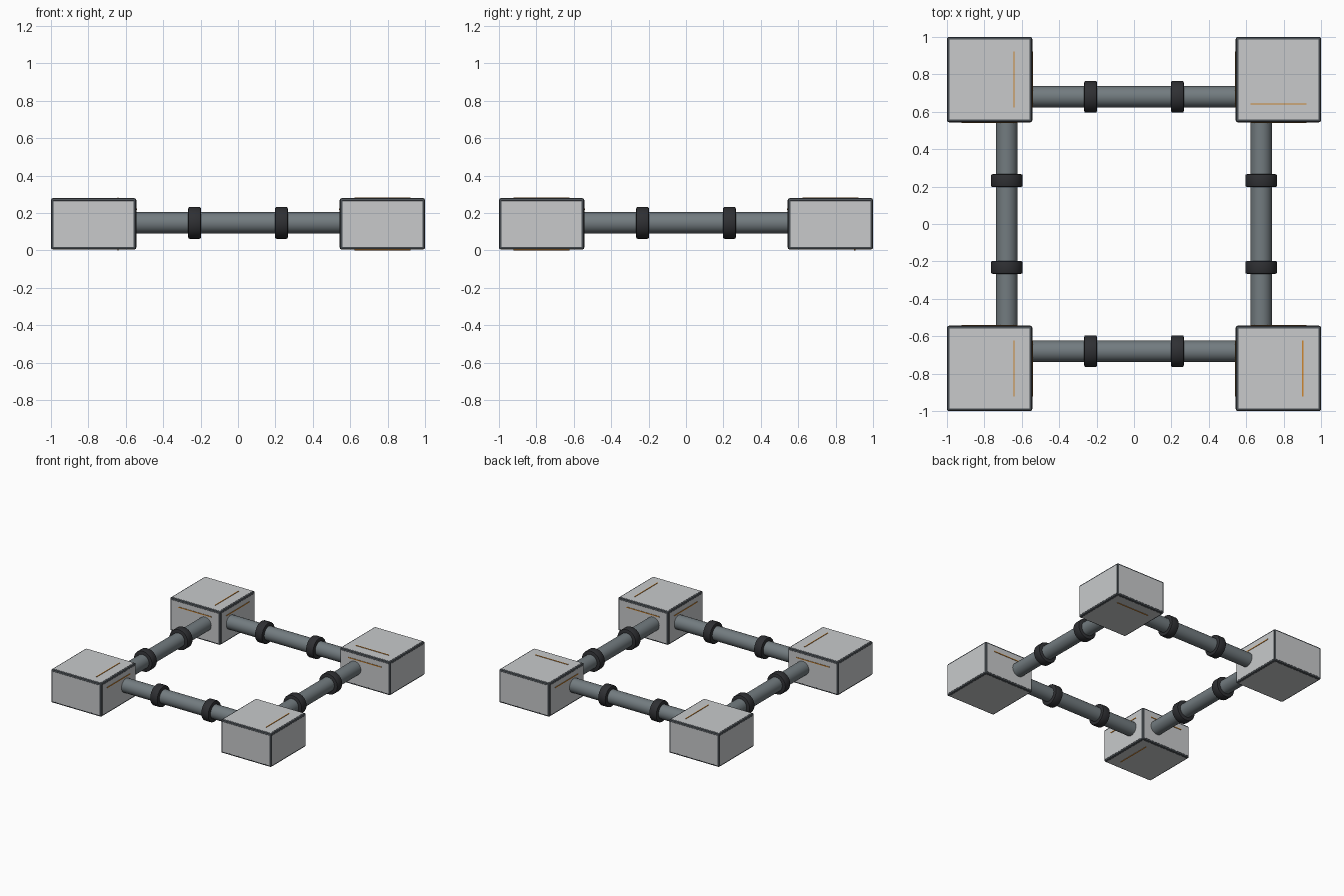
import bpy, bmesh, math
from mathutils import Matrix, Vector

if "Cube" in bpy.data.objects:
    bpy.data.objects.remove(bpy.data.objects["Cube"])


def material(name, rgb):
    m = bpy.data.materials.new(name)
    m.diffuse_color = (*rgb, 1)
    m.use_nodes = True
    m.node_tree.nodes["Principled BSDF"].inputs["Base Color"].default_value = m.diffuse_color
    return m


PANEL = material("light grey panel", (0.58, 0.59, 0.60))
FRAME = material("dark grey frame", (0.07, 0.08, 0.09))
PIPE = material("steel grey pipe", (0.17, 0.20, 0.215))
RING = material("black ring", (0.028, 0.029, 0.033))
LINE = material("orange line", (0.62, 0.24, 0.03))

SIZE, HEIGHT = 0.456, 0.274      # corner block
C = 1 - SIZE / 2                 # block centre in x and y
ZC = 0.005 + HEIGHT / 2          # mid height
PIPE_OFF, PIPE_Z = 0.68, 0.147


def to_object(bm, name, mats):
    me = bpy.data.meshes.new(name)
    bm.to_mesh(me)
    bm.free()
    ob = bpy.data.objects.new(name, me)
    bpy.context.collection.objects.link(ob)
    for m in mats:
        me.materials.append(m)
    return ob


def smooth(ob, angle=35):
    bpy.ops.object.select_all(action='DESELECT')
    ob.select_set(True)
    bpy.context.view_layer.objects.active = ob
    bpy.ops.object.shade_smooth_by_angle(angle=math.radians(angle))


def plate(name, loc, dims):
    bm = bmesh.new()
    bmesh.ops.create_cube(bm, size=1, matrix=Matrix.Translation(loc) @ Matrix.Diagonal((*dims, 1)))
    return to_object(bm, name, [LINE])


# Corner block: rounded dark frame with a light panel inset in every face
def block(name, x, y):
    bm = bmesh.new()
    bmesh.ops.create_cube(bm, size=1, matrix=Matrix.Translation((x, y, ZC))
                          @ Matrix.Diagonal((SIZE, SIZE, HEIGHT, 1)))
    bmesh.ops.bevel(bm, geom=bm.edges[:], offset=0.010, segments=2, profile=0.5, affect='EDGES')
    bm.normal_update()
    big = [f for f in bm.faces if f.calc_area() > 0.03]
    bmesh.ops.inset_individual(bm, faces=big, thickness=0.005, depth=0)
    bmesh.ops.inset_individual(bm, faces=big, thickness=0.001, depth=0.001)
    for f in bm.faces:
        f.material_index = 1
    for f in big:
        f.material_index = 0
    return to_object(bm, name, [PANEL, FRAME])


# Cylinder along x or y, with optional bevelled rims
def rod(name, centre, axis, radius, length, mat, bevel=0):
    bm = bmesh.new()
    rot = Vector((0, 0, 1)).rotation_difference(Vector(axis)).to_matrix().to_4x4()
    bmesh.ops.create_cone(bm, cap_ends=True, segments=32, radius1=radius, radius2=radius,
                          depth=length, matrix=Matrix.Translation(centre) @ rot)
    if bevel:
        rims = [e for e in bm.edges if any(len(f.verts) > 4 for f in e.link_faces)]
        bmesh.ops.bevel(bm, geom=rims, offset=bevel, segments=2, profile=0.5, affect='EDGES')
    smooth(to_object(bm, name, [mat]))


T, W, L, OFF = 0.009, 0.007, 0.30, 0.13   # line thickness, width, length, offset
for sx, sy, tag in ((-1, -1, "front_left"), (1, -1, "front_right"),
                    (-1, 1, "back_left"), (1, 1, "back_right")):
    x, y = sx * C, sy * C
    block("block_" + tag, x, y)
    # lines on the two inward faces, near the top
    plate("inner_line_x_" + tag, (x - sx * SIZE / 2, y, ZC + 0.078), (T, L, W))
    plate("inner_line_y_" + tag, (x, y - sy * SIZE / 2, ZC + 0.078), (L, T, W))
    # line on the top face
    if tag == "back_right":
        plate("top_line_" + tag, (x, y - OFF, ZC + HEIGHT / 2), (L, W, T))
        plate("bottom_line_" + tag, (x, y + OFF, ZC - HEIGHT / 2), (L, W, T))
    else:
        plate("top_line_" + tag, (x + OFF, y, ZC + HEIGHT / 2), (W, L, T))
        if tag == "front_left":
            plate("bottom_line_" + tag, (x + OFF, y, ZC - HEIGHT / 2), (W, L, T))

# Connecting pipes, each with two rings
for s, a, b in ((-1, "front", "left"), (1, "back", "right")):
    o = s * PIPE_OFF
    rod("pipe_" + a, (0, o, PIPE_Z), (1, 0, 0), 0.057, 1.14, PIPE)
    rod("pipe_" + b, (o, 0, PIPE_Z), (0, 1, 0), 0.057, 1.14, PIPE)
    for i, p in enumerate((-0.232, 0.232)):
        rod(f"ring_{a}_{i}", (p, o, PIPE_Z), (1, 0, 0), 0.085, 0.068, RING, 0.008)
        rod(f"ring_{b}_{i}", (o, p, PIPE_Z), (0, 1, 0), 0.085, 0.068, RING, 0.008)
